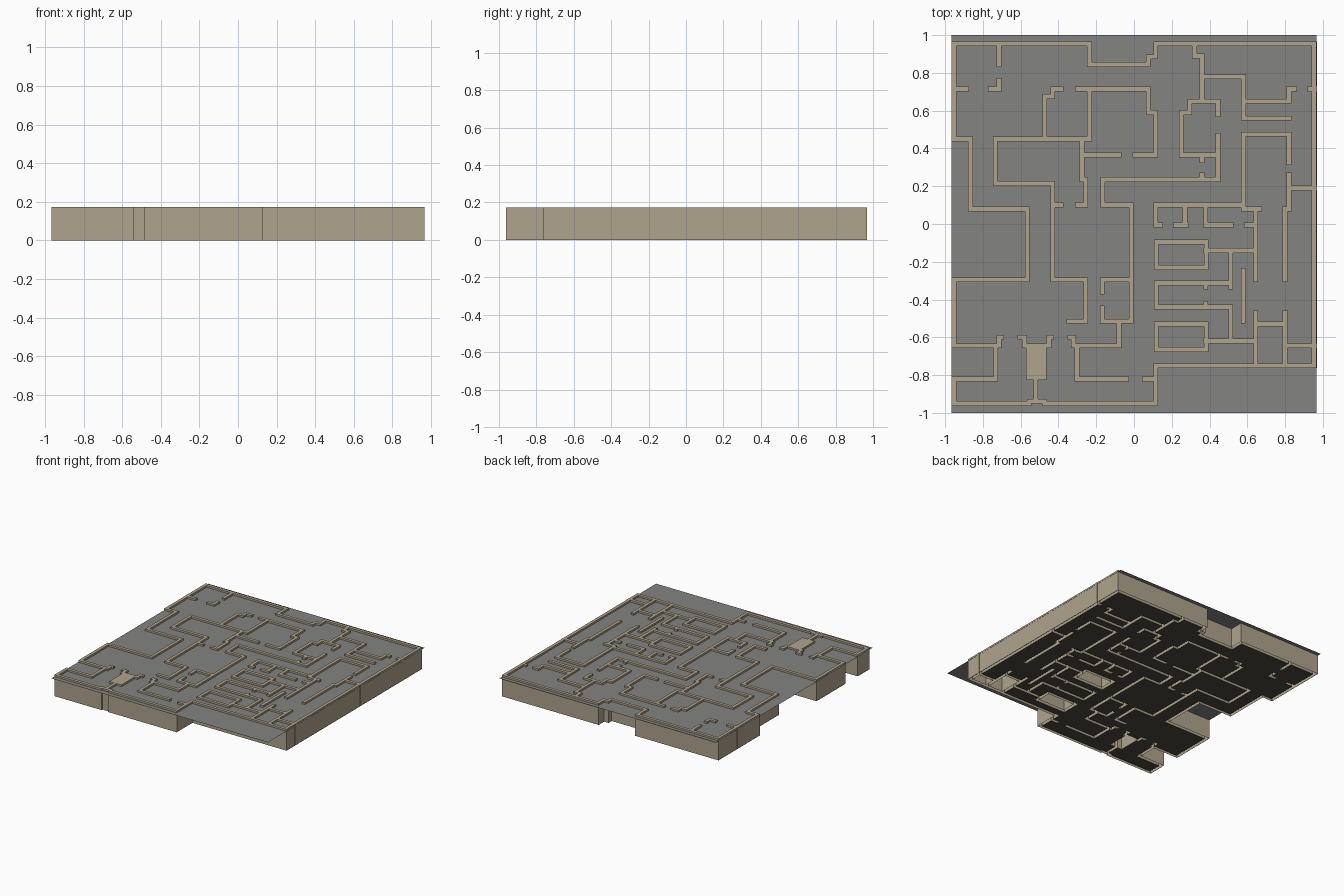
import bpy, bmesh

T = 0.0125          # half wall thickness
TOP = 0.172         # wall height
CAP = 0.157         # height of the thin cover sheet
rects = []          # plan rectangles of all walls


def material(name, rgb):
    m = bpy.data.materials.new(name)
    m.diffuse_color = (*rgb, 1)
    return m


def run(first, x, y, *stops):
    """Wall run: alternating x / y stops, starting along axis `first`."""
    along_x = first == "x"
    for s in stops:
        nx, ny = (s, y) if along_x else (x, s)
        rects.append((min(x, nx) - T, min(y, ny) - T, max(x, nx) + T, max(y, ny) + T))
        x, y, along_x = nx, ny, not along_x


def box(x0, y0, x1, y1):
    run("x", x0, y0, x1, y1, x0, y0)


# outer wall, clockwise from the back left corner
run("x", -.953, .955, -.235, .845, .075, .885, .115, .955, .953, -.75, .115, -.95,
    -.475, -.938, -.555, -.95, -.953, -.82, -.732, -.645, -.953, -.295, -.565, .08,
    -.865, .45, -.953, .955)

# back left rooms
run("y", -.715, .955, .845)
run("y", -.715, .76, .715, -.76)
run("x", -.955, .715, -.885)
run("x", -.385, .715, -.43, .675, -.472, .45)
run("x", -.235, .45, -.735, .215, -.43, -.295, -.255, -.515, -.345)
run("x", -.43, .10, -.385)
run("x", -.30, .715, .075, .59, .115, .365, .005)
run("x", -.08, .365, -.275)
run("y", -.235, .715, .45)
run("y", -.275, .45, .235, -.255, .10, -.30)

# back centre rooms
run("y", .32, .955, .89, .36, .65)
run("x", .445, .365, .25, .59, .295, .65, .445, .58)
run("y", .445, .47, .235, -.165, .10, -.015, -.515)
run("y", .36, .365, .335)
run("y", .36, .235, .26)

# back right rooms
run("x", .36, .78, .58, .56, .82)
run("x", .58, .65, .82, .715, .85)
run("x", .93, .715, .955)
run("y", .82, .325, .475, .58, .10, .115, -.005, .14)
run("y", .82, .26, .08, .80, -.295)
run("x", .82, .19, .955)
run("y", .58, .10, .08, .665)
run("y", .645, .08, -.295)

# front right cells
run("y", .27, .10, -.005)
run("x", .22, -.005, .275)
run("y", .38, .10, -.005, .515)
run("x", .595, -.005, .645)
run("x", .38, -.14, .645)
run("y", .512, -.14, -.335)
run("y", .512, -.44, -.62)
run("x", .38, -.62, .645)
run("y", .578, -.245, -.515)
box(.118, -.23, .382, -.095)
box(.118, -.665, .382, -.53)
run("x", .512, -.312, .118, -.44, .512)
for a, b in ((-.312, -.335), (-.44, -.42)):
    run("y", .38, a, b)
for x in (.645, .80):
    run("y", x, -.47, -.75)
run("x", .645, -.53, .80)
run("x", .80, -.645, .955)

# front left rooms
run("x", -.015, -.295, -.168, -.36)
run("x", -.015, -.515, -.168, -.445)
run("y", -.08, -.515, -.645, -.32, -.60, -.34)
run("y", -.302, -.645, -.82, -.04)
run("x", .055, -.82, .115)
run("y", -.715, -.645, -.60, -.70)
run("x", -.605, -.60, -.58, -.645, -.45, -.60, -.435)
rects.append((-.572, -.825, -.463, -.645))      # solid pier
run("y", -.52, -.82, -.94)

# unbuilt ground, where there is no floor
voids = [(-1, .08, -.865, .45), (-1, -.295, -.565, .08), (-1, -.82, -.732, -.645),
         (-.235, .845, .075, 1), (.07, .885, .115, 1), (.115, -1, 1, -.75),
         (.118, -.23, .382, -.095), (.118, -.665, .382, -.53),
         (.645, -.75, .80, -.53), (.80, -.75, .955, -.645),
         (-.555, -1, -.475, -.938)]

# plan grid made of all wall edges
xs = sorted({round(v, 4) for r in rects for v in (r[0], r[2])})
ys = sorted({round(v, 4) for r in rects for v in (r[1], r[3])})


def inside(i, j, areas):
    if not (0 <= i < len(xs) - 1 and 0 <= j < len(ys) - 1):
        return False
    x, y = (xs[i] + xs[i + 1]) / 2, (ys[j] + ys[j + 1]) / 2
    return any(a < x < c and b < y < d for a, b, c, d in areas)


cells = [(i, j) for i in range(len(xs) - 1) for j in range(len(ys) - 1)]
solid = {c for c in cells if inside(*c, rects)}
ground = {c for c in cells if c not in solid and not inside(*c, voids)}


def build(name, quads, mat):
    bm = bmesh.new()
    for q in quads:
        bm.faces.new([bm.verts.new(p) for p in q])
    bmesh.ops.remove_doubles(bm, verts=bm.verts, dist=1e-5)
    me = bpy.data.meshes.new(name)
    bm.to_mesh(me)
    bm.free()
    me.materials.append(mat)
    ob = bpy.data.objects.new(name, me)
    bpy.context.collection.objects.link(ob)
    return ob


def flat(i, j, z):
    return [(xs[i], ys[j], z), (xs[i + 1], ys[j], z),
            (xs[i + 1], ys[j + 1], z), (xs[i], ys[j + 1], z)]


# walls: tops plus sides wherever a wall cell borders an open one
wall_quads = []
for i, j in solid:
    top = flat(i, j, TOP)
    wall_quads.append(top)
    for k, n in enumerate(((i, j - 1), (i + 1, j), (i, j + 1), (i - 1, j))):
        if n not in solid:
            a, b = top[k], top[(k + 1) % 4]
            wall_quads.append([(*a[:2], 0), (*b[:2], 0), b, a])

build("walls", wall_quads, material("tan stone", (.43, .372, .268)))
build("floor", [flat(i, j, 0) for i, j in ground], material("dark floor", (.07, .063, .053)))

# thin cover sheet just under the wall tops
build("cover_sheet", [[(-.967, -1, CAP), (.967, -1, CAP), (.967, 1, CAP), (-.967, 1, CAP)]],
      material("grey sheet", (.23, .23, .225)))
